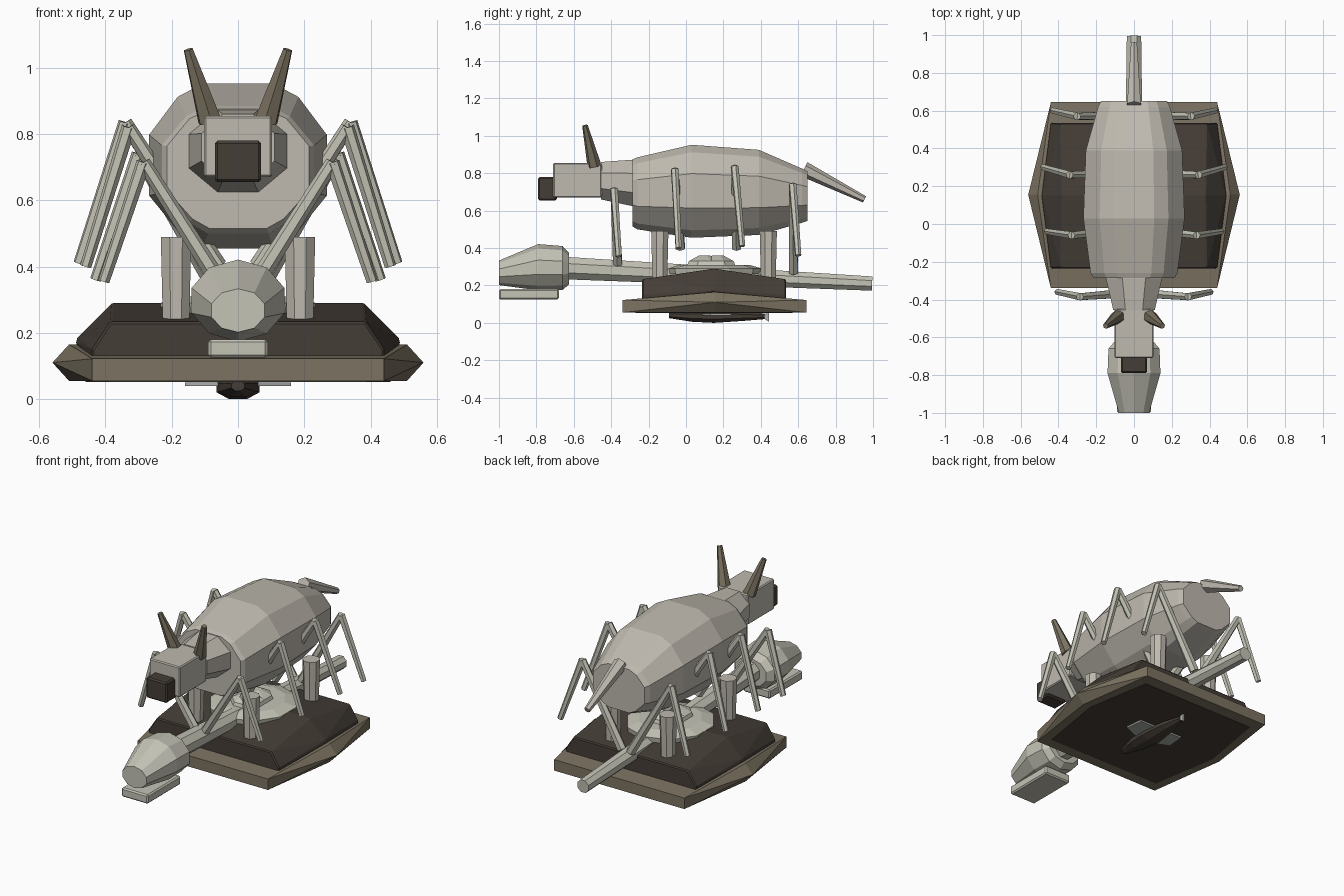
import bpy, bmesh
from math import sin, cos, pi
from mathutils import Vector

if "Cube" in bpy.data.objects:
    bpy.data.objects.remove(bpy.data.objects["Cube"])


def material(name, rgb):
    m = bpy.data.materials.new(name)
    m.diffuse_color = (*rgb, 1)
    m.use_nodes = True
    m.node_tree.nodes["Principled BSDF"].inputs["Base Color"].default_value = m.diffuse_color
    return m


HIDE = material("pale_hide", (0.52, 0.49, 0.43))
BONE = material("pale_skin", (0.56, 0.55, 0.47))
DARK = material("dark_shell", (0.06, 0.048, 0.038))
BROWN = material("brown_rim", (0.20, 0.17, 0.12))
FIN = material("fin_grey", (0.40, 0.42, 0.40))


def finish(name, bm, mat, bevel=0):
    bmesh.ops.recalc_face_normals(bm, faces=bm.faces)
    me = bpy.data.meshes.new(name)
    bm.to_mesh(me)
    bm.free()
    me.materials.append(mat)
    ob = bpy.data.objects.new(name, me)
    bpy.context.collection.objects.link(ob)
    if bevel:
        mod = ob.modifiers.new("bevel", 'BEVEL')
        mod.width, mod.segments = bevel, 1
    return ob


def loft(name, rings, mat):
    """Skin a list of equal-length point rings and cap both ends."""
    bm = bmesh.new()
    loops = [[bm.verts.new(p) for p in r] for r in rings]
    for a, b in zip(loops, loops[1:]):
        for i in range(len(a)):
            j = (i + 1) % len(a)
            bm.faces.new((a[i], a[j], b[j], b[i]))
    bm.faces.new(loops[0])
    bm.faces.new(loops[-1])
    return finish(name, bm, mat)


def section(y, rx, z0, z1, profile):
    """Cross-section at y from a unit profile, spanning z0 to z1."""
    return [(u * rx, y, (z0 + z1) / 2 + v * (z1 - z0) / 2) for u, v in profile]


def ngon(n):
    k = 1 / cos(pi / n)
    return [(k * cos(2 * pi * (i + .5) / n), k * sin(2 * pi * (i + .5) / n)) for i in range(n)]


def tube(name, p0, p1, r0, r1, mat, n=6):
    p0, p1 = Vector(p0), Vector(p1)
    q = (p1 - p0).to_track_quat('Z', 'Y')
    rings = [[p + q @ Vector((r * u, r * v, 0)) for u, v in ngon(n)]
             for p, r in ((p0, r0), (p1, r1))]
    return loft(name, rings, mat)


def hull(name, pts, mat, bevel=0):
    """Convex solid from points mirrored across x."""
    bm = bmesh.new()
    for x, y, z in pts:
        bm.verts.new((x, y, z))
        bm.verts.new((-x, y, z))
    bmesh.ops.convex_hull(bm, input=bm.verts[:])
    bmesh.ops.dissolve_limit(bm, angle_limit=0.02, verts=bm.verts[:], edges=bm.edges[:])
    return finish(name, bm, mat, bevel)


def box(name, x, y0, y1, z0, z1, mat, bevel=0.008):
    return hull(name, [(x, y, z) for y in (y0, y1) for z in (z0, z1)], mat, bevel)


# Shell: tented rim, dome and dark underside
hull("shell_rim", [(.56, .155, .11), (.51, .155, .165), (.51, .155, .055)]
     + [(.44, y, z) for y in (-.34, .645) for z in (.055, .122)], BROWN)
hull("shell_dome", [(.49, .15, .165), (.485, .15, .185), (.38, .15, .29), (.45, .15, .13)]
     + [(x, y, z) for y in (-.235, .535) for x, z in ((.44, .12), (.44, .15), (.385, .233))],
     DARK, 0.006)
hull("shell_underside", [(.46, .155, z) for z in (.052, .06)]
     + [(.39, y, z) for y in (-.27, .57) for z in (.052, .06)], DARK)

# Shell animal: neck and tail in one taper, head and jaw
tube("neck_and_tail", (0, -.65, .293), (0, .995, .21), .06, .038, BONE, 8)
HEAD = ngon(10)
loft("low_head", [section(*s, HEAD) for s in (
    (-1.0, .08, .205, .33), (-.79, .14, .18, .415),
    (-.66, .135, .182, .405), (-.625, .105, .21, .37))], BONE)
box("low_jaw", .09, -1.0, -.68, .125, .18, BONE)

# Flat mound with an egg-like lump on the shell
DISC = ngon(10)
loft("mound", [[(u * r, .15 + v * r * 1.05, z) for u, v in DISC]
               for r, z in ((.23, .26), (.235, .29), (.17, .31))], BONE)
for sy in (.10, .17):
    loft("mound_lump", [[(u * r, sy + v * r, z) for u, v in ngon(8)]
                        for r, z in ((.10, .29), (.085, .33), (.03, .36))], BONE)

# Horned animal: body, neck, head, muzzle
half = [(.4, 1), (.68, .84), (1, .38), (1, -.36), (.64, -.84), (.4, -1)]
BODY = half + [(-u, v) for u, v in reversed(half)]
loft("body", [section(*s, BODY) for s in (
    (-.285, .215, .515, .875), (-.26, .23, .50, .885), (.03, .268, .455, .952),
    (.39, .255, .47, .925), (.62, .19, .535, .825), (.65, .175, .545, .81))], HIDE)
loft("upper_neck", [section(*s, ngon(8)) for s in (
    (-.25, .15, .625, .872), (-.29, .148, .625, .872), (-.455, .11, .66, .86))], HIDE)
box("upper_head", .103, -.71, -.45, .67, .855, HIDE, .006)
box("muzzle", .07, -.79, -.69, .655, .78, DARK)
tube("upper_tail", (0, .63, .822), (0, .955, .66), .036, .016, HIDE, 6)
for s in (-1, 1):
    tube("horn", (s * .085, -.49, .84), (s * .15, -.54, 1.055), .033, .013, BROWN, 6)
    for y in (-.14, .44):
        tube("pillar_leg", (s * .187, y, .235), (s * .187, y, .49), .04, .046, HIDE, 8)

# Jointed thin legs: inner end, knee, foot
LEGS = [((.03, -.365, .31), (.285, -.385, .715), (.405, -.36, .355)),
        ((.06, -.03, .40), (.33, -.06, .82), (.46, -.04, .40)),
        ((.06, .27, .40), (.34, .26, .835), (.48, .30, .41)),
        ((.03, .575, .27), (.30, .57, .74), (.43, .60, .36))]
for s in (-1, 1):
    for leg in LEGS:
        a, k, f = [(s * x, y, z) for x, y, z in leg]
        tube("thin_leg_upper", a, k, .024, .018, BONE, 6)
        tube("thin_leg_lower", k, f, .019, .015, BONE, 6)

# Small fish under the shell
loft("fish_body", [section(*s, ngon(8)) for s in (
    (-.09, .02, .025, .055), (.03, .055, .006, .065), (.15, .065, .0, .07),
    (.3, .045, .01, .06), (.42, .015, .02, .05))], DARK)
hull("fish_side_fins", [(x, y, z) for x, y in ((.16, .13), (.15, .24), (.04, .08), (.04, .24))
                        for z in (.04, .05)], FIN)
hull("fish_tail", [(.006, .40, .035), (.006, .445, .005), (.006, .445, .06)], FIN)
